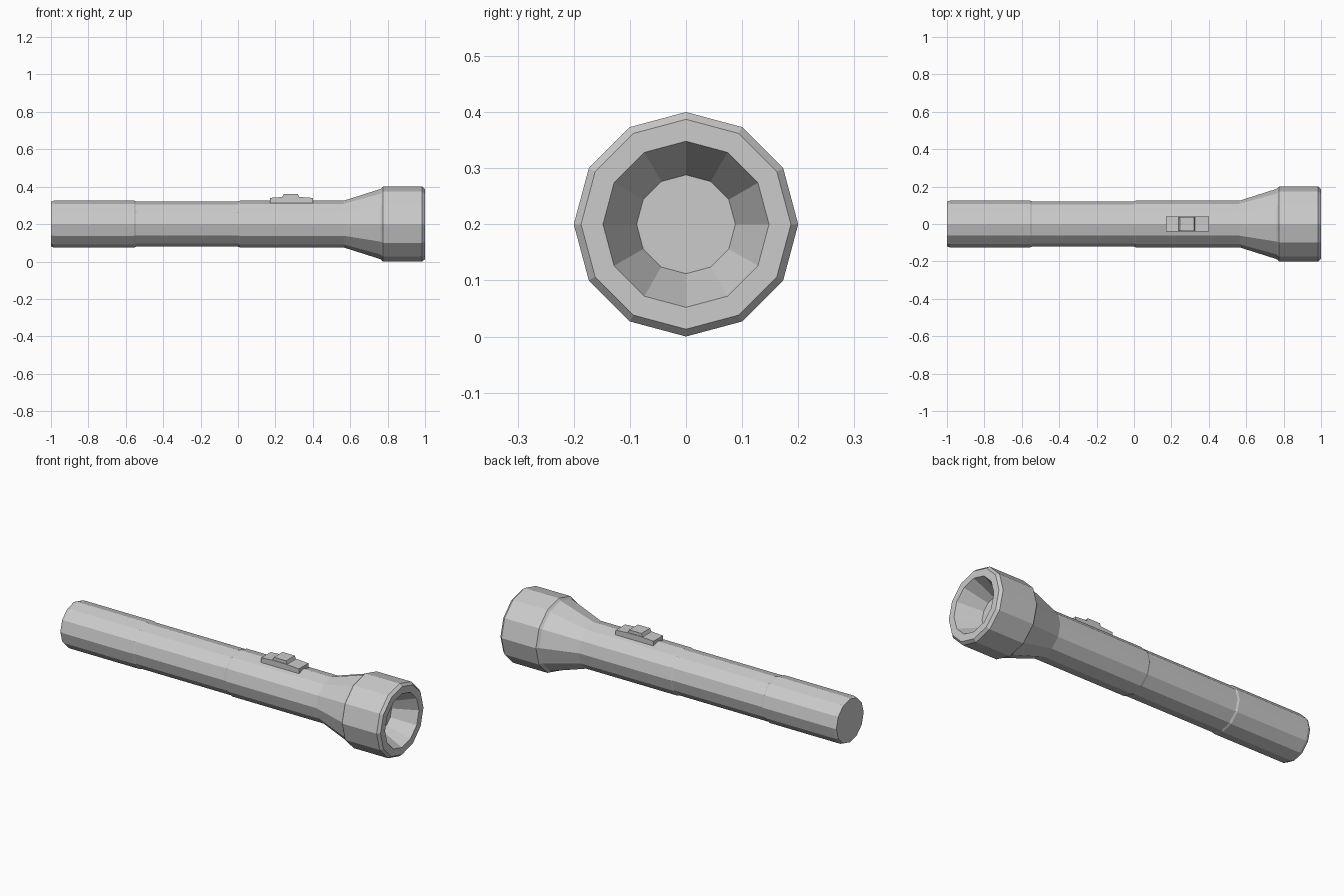
import bpy, bmesh, math

if "Cube" in bpy.data.objects:
    bpy.data.objects.remove(bpy.data.objects["Cube"])

SIDES = 12
AXIS_Z = 0.2


def lathe(name, profile):
    """Spin (x, radius) points round the long axis and cap both ends."""
    bm = bmesh.new()
    rings = []
    for x, r in profile:
        angles = [2 * math.pi * i / SIDES for i in range(SIDES)]
        rings.append([bm.verts.new((x, r * math.cos(a), AXIS_Z + r * math.sin(a)))
                      for a in angles])
    for a, b in zip(rings, rings[1:]):
        for i in range(SIDES):
            j = (i + 1) % SIDES
            bm.faces.new((a[i], a[j], b[j], b[i]))
    bm.faces.new(rings[0])
    bm.faces.new(rings[-1])
    return finish(name, bm)


def extrude_side(name, outline, half_width):
    """Extrude an (x, z) outline evenly across y."""
    bm = bmesh.new()
    face = bm.faces.new([bm.verts.new((x, -half_width, z)) for x, z in outline])
    new = bmesh.ops.extrude_face_region(bm, geom=[face])["geom"]
    verts = [g for g in new if isinstance(g, bmesh.types.BMVert)]
    bmesh.ops.translate(bm, verts=verts, vec=(0, 2 * half_width, 0))
    return finish(name, bm)


def finish(name, bm):
    bmesh.ops.recalc_face_normals(bm, faces=bm.faces)
    mesh = bpy.data.meshes.new(name)
    bm.to_mesh(mesh)
    bm.free()
    obj = bpy.data.objects.new(name, mesh)
    bpy.context.collection.objects.link(obj)
    return obj


# Barrel, flared neck, head and recessed reflector as one turned shell
lathe("torch_body", [
    (-1.0, 0.119), (-0.985, 0.125),                     # tail cap
    (-0.555, 0.125), (-0.545, 0.121),                   # step to the grip
    (0.0, 0.121), (0.01, 0.125),                        # step to the front barrel
    (0.565, 0.125), (0.76, 0.187),                      # neck
    (0.765, 0.19), (0.775, 0.2),                        # head
    (0.985, 0.2), (1.0, 0.187),
    (1.0, 0.148), (0.875, 0.088),                       # rim and reflector
])

# Switch plate and thumb button
extrude_side("switch_plate", [
    (0.17, 0.305), (0.40, 0.305), (0.40, 0.340), (0.33, 0.345),
    (0.24, 0.345), (0.17, 0.340)], 0.041)
extrude_side("switch_button", [
    (0.228, 0.335), (0.338, 0.335), (0.326, 0.346), (0.32, 0.362),
    (0.245, 0.362), (0.238, 0.346)], 0.038)
